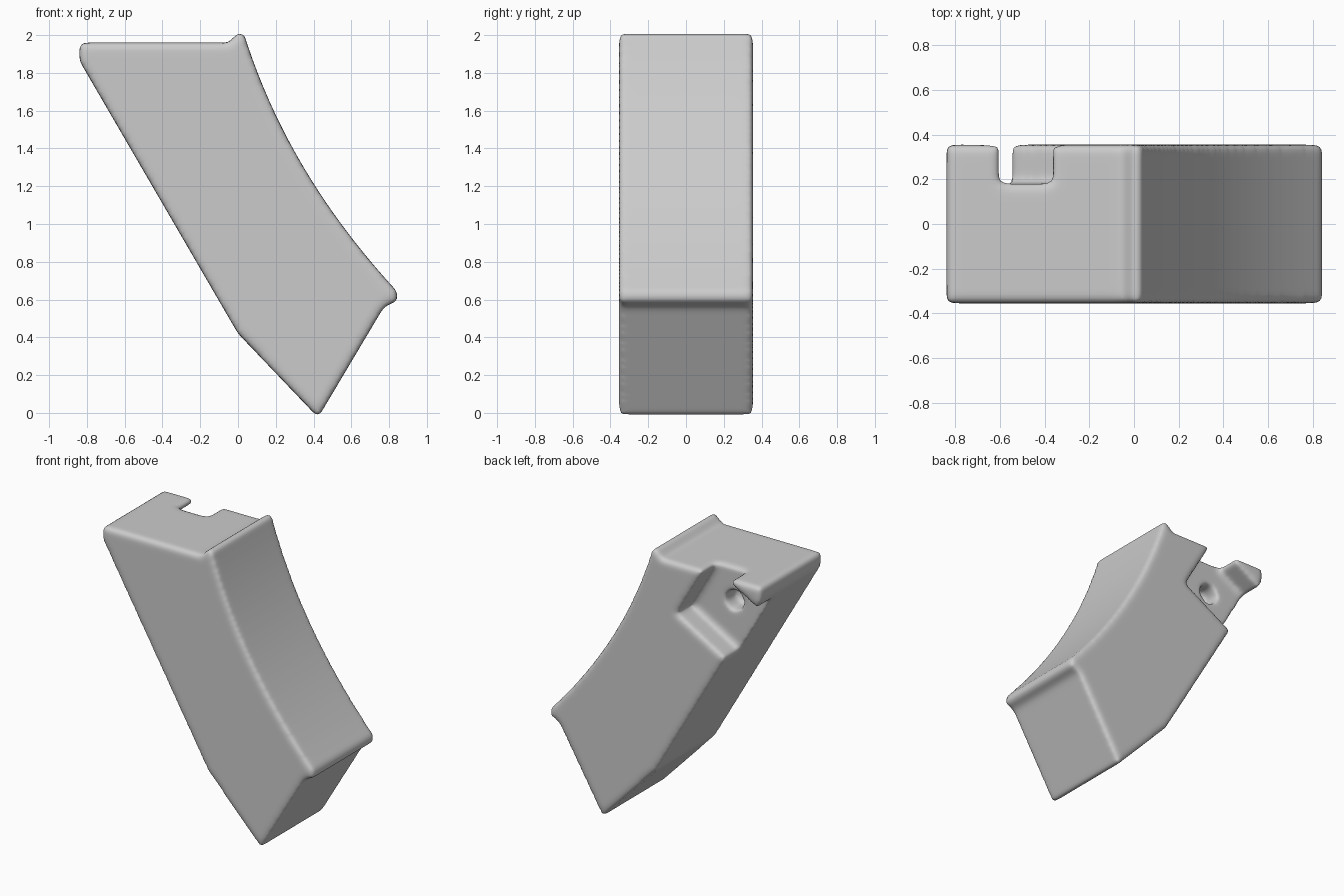
import bpy
import bmesh
from mathutils import Vector

cube = bpy.data.objects.get("Cube")
if cube:
    bpy.data.objects.remove(cube, do_unlink=True)

grey = bpy.data.materials.new("plain_grey")
grey.use_nodes = True
grey.diffuse_color = (0.6, 0.6, 0.6, 1)
grey.node_tree.nodes["Principled BSDF"].inputs["Base Color"].default_value = (0.6, 0.6, 0.6, 1)

HALF = 0.355      # half thickness along y
RECESS_Y = 0.18   # depth plane of the catch recess


def prism(name, outline, y0, y1):
    """Extrude an (x, z) outline from y0 to y1."""
    bm = bmesh.new()
    face = bm.faces.new([bm.verts.new((x, y0, z)) for x, z in outline])
    grown = bmesh.ops.extrude_face_region(bm, geom=[face])["geom"]
    moved = [v for v in grown if isinstance(v, bmesh.types.BMVert)]
    bmesh.ops.translate(bm, verts=moved, vec=(0, y1 - y0, 0))
    bmesh.ops.recalc_face_normals(bm, faces=bm.faces)
    mesh = bpy.data.meshes.new(name)
    bm.to_mesh(mesh)
    bm.free()
    obj = bpy.data.objects.new(name, mesh)
    bpy.context.collection.objects.link(obj)
    return obj


def bezier(a, b, c, count):
    """Points on a quadratic curve from a to c."""
    a, b, c = Vector(a), Vector(b), Vector(c)
    steps = [i / count for i in range(count + 1)]
    return [tuple(a * (1 - t) ** 2 + b * 2 * t * (1 - t) + c * t * t) for t in steps]


def cut(body, cutter):
    cutter.hide_render = True
    cutter.hide_set(True)
    mod = body.modifiers.new(cutter.name, 'BOOLEAN')
    mod.operation = 'DIFFERENCE'
    mod.solver = 'EXACT'
    mod.object = cutter


# Curved body with a lip at each end of the swept face
outline = [(-0.84, 1.96), (-0.05, 1.96), (0.0, 2.012)]
outline += bezier((0.03, 2.012), (0.26, 1.27), (0.845, 0.64), 20)
outline += [(0.845, 0.59), (0.775, 0.565), (0.43, -0.015), (0.415, -0.015),
            (0.0, 0.42), (-0.84, 1.865)]
body = prism("magazine_body", outline, -HALF, HALF)
body.data.materials.append(grey)

# Catch recess, square to the leaning side, leaving a small hook at the top
recess = prism("recess_cutter",
               [(-0.6, 2.2), (-0.6, 1.925), (-1.0, 1.694), (-1.0, 1.12),
                (-0.17, 1.60), (-0.517, 2.2)], RECESS_Y, 0.6)
cut(body, recess)

# Blind hole in the recess
bpy.ops.mesh.primitive_cylinder_add(vertices=32, radius=0.07, depth=0.3,
                                    location=(-0.51, 0.2, 1.72),
                                    rotation=(1.5708, 0, 0))
hole = bpy.context.object
hole.name = "hole_cutter"
cut(body, hole)

# Even mesh, then soften every edge
remesh = body.modifiers.new("even_mesh", 'REMESH')
remesh.mode = 'VOXEL'
remesh.voxel_size = 0.018
remesh.use_smooth_shade = True
soften = body.modifiers.new("soften", 'SMOOTH')
soften.factor = 0.5
soften.iterations = 8
